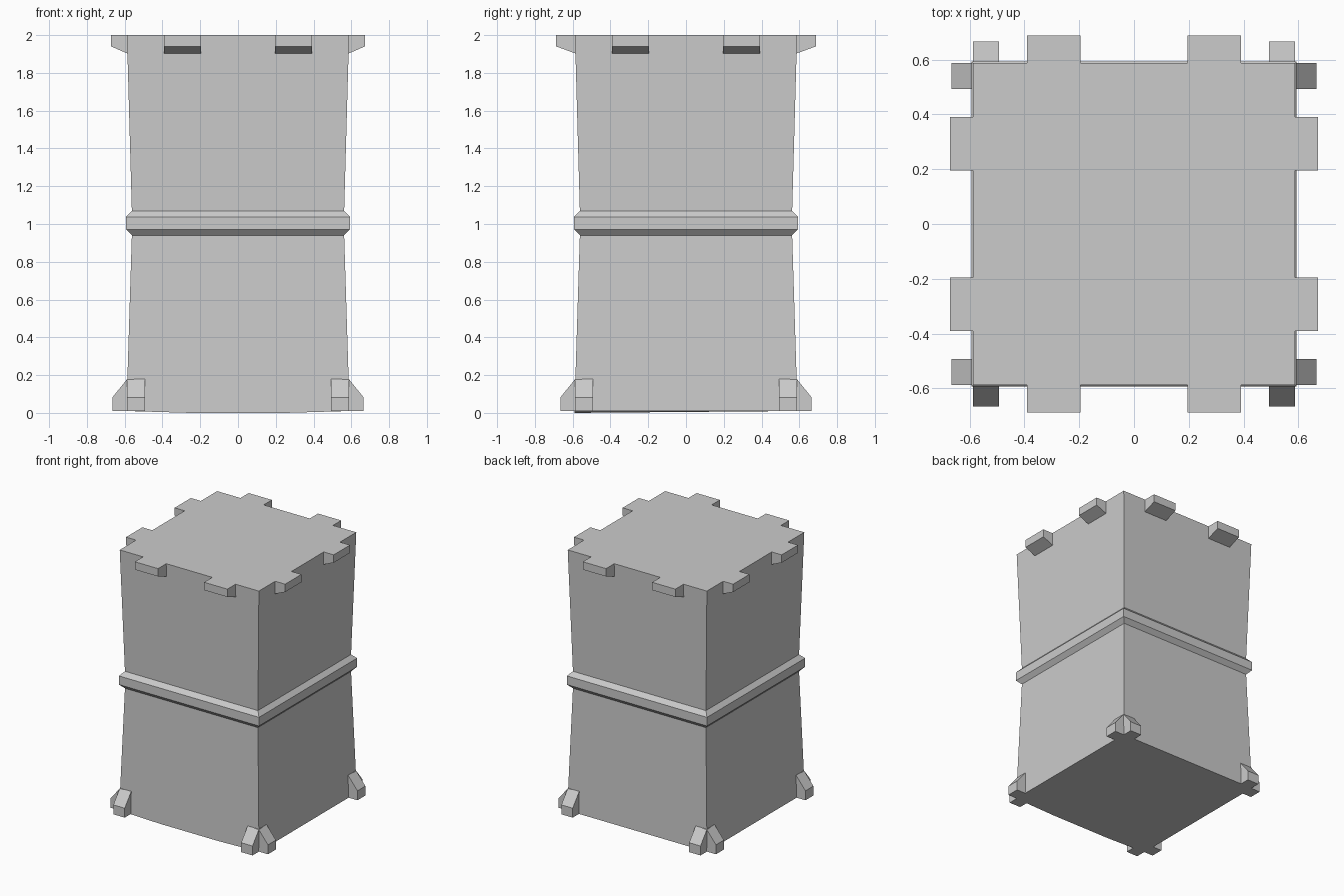
import bpy, bmesh, math
from mathutils import Matrix

if "Cube" in bpy.data.objects:
    bpy.data.objects.remove(bpy.data.objects["Cube"])


def finish(bm, name):
    bmesh.ops.recalc_face_normals(bm, faces=bm.faces[:])
    me = bpy.data.meshes.new(name)
    bm.to_mesh(me)
    bm.free()
    ob = bpy.data.objects.new(name, me)
    bpy.context.collection.objects.link(ob)
    return ob


def square_loft(name, rings):
    """Stack of square rings given as (half width, z), capped at both ends."""
    bm = bmesh.new()
    loops = [[bm.verts.new((h * sx, h * sy, z))
              for sx, sy in ((-1, -1), (1, -1), (1, 1), (-1, 1))] for h, z in rings]
    for a, b in zip(loops, loops[1:]):
        for i in range(4):
            j = (i + 1) % 4
            bm.faces.new((a[i], a[j], b[j], b[i]))
    bm.faces.new(loops[0][::-1])
    bm.faces.new(loops[-1])
    return bm


def bracket(name, profile, start, end, turns):
    """Extrude an (outward, z) profile along the wall, then turn it to one side."""
    bm = bmesh.new()
    face = bm.faces.new([bm.verts.new((start, -o, z)) for o, z in profile])
    ext = bmesh.ops.extrude_face_region(bm, geom=[face])
    for v in ext["geom"]:
        if isinstance(v, bmesh.types.BMVert):
            v.co.x = end
    bm.transform(Matrix.Rotation(turns * math.pi / 2, 4, 'Z'))
    return finish(bm, name)


# Waisted tower body with a raised chamfered band in the middle
body = square_loft("tower_body", [(0.59, 0.01), (0.585, 0.20), (0.562, 0.94), (0.592, 0.972),
                                  (0.592, 1.038), (0.562, 1.07), (0.588, 2.0)])

# Slight sag along the bottom of the front wall
body.edges.ensure_lookup_table()
edge = next(e for e in body.edges
            if all(v.co.z < 0.02 and v.co.y < 0 for v in e.verts))
for v in bmesh.ops.subdivide_edges(body, edges=[edge], cuts=2)["geom_inner"]:
    if isinstance(v, bmesh.types.BMVert):
        v.co.x = math.copysign(0.25, v.co.x)
        v.co.z = 0.0
bmesh.ops.triangulate(body, faces=[f for f in body.faces if len(f.verts) > 4])
finish(body, "tower_body")

# Top teeth and corner feet on each of the four sides
sides = ("front", "right", "back", "left")
for turns, side in enumerate(sides):
    reach = 0.687 if turns % 2 == 0 else 0.672
    tooth = [(0.55, 2.0), (reach, 2.0), (reach, 1.94), (0.586, 1.903), (0.55, 1.903)]
    foot = [(0.55, 0.01), (0.665, 0.01), (0.665, 0.082), (0.586, 0.18), (0.55, 0.18)]
    for s, end in ((-1, "a"), (1, "b")):
        bracket(f"{side}_tooth_{end}", tooth, s * 0.195, s * 0.391, turns)
        bracket(f"{side}_foot_{end}", foot, s * 0.492, s * 0.588, turns)
